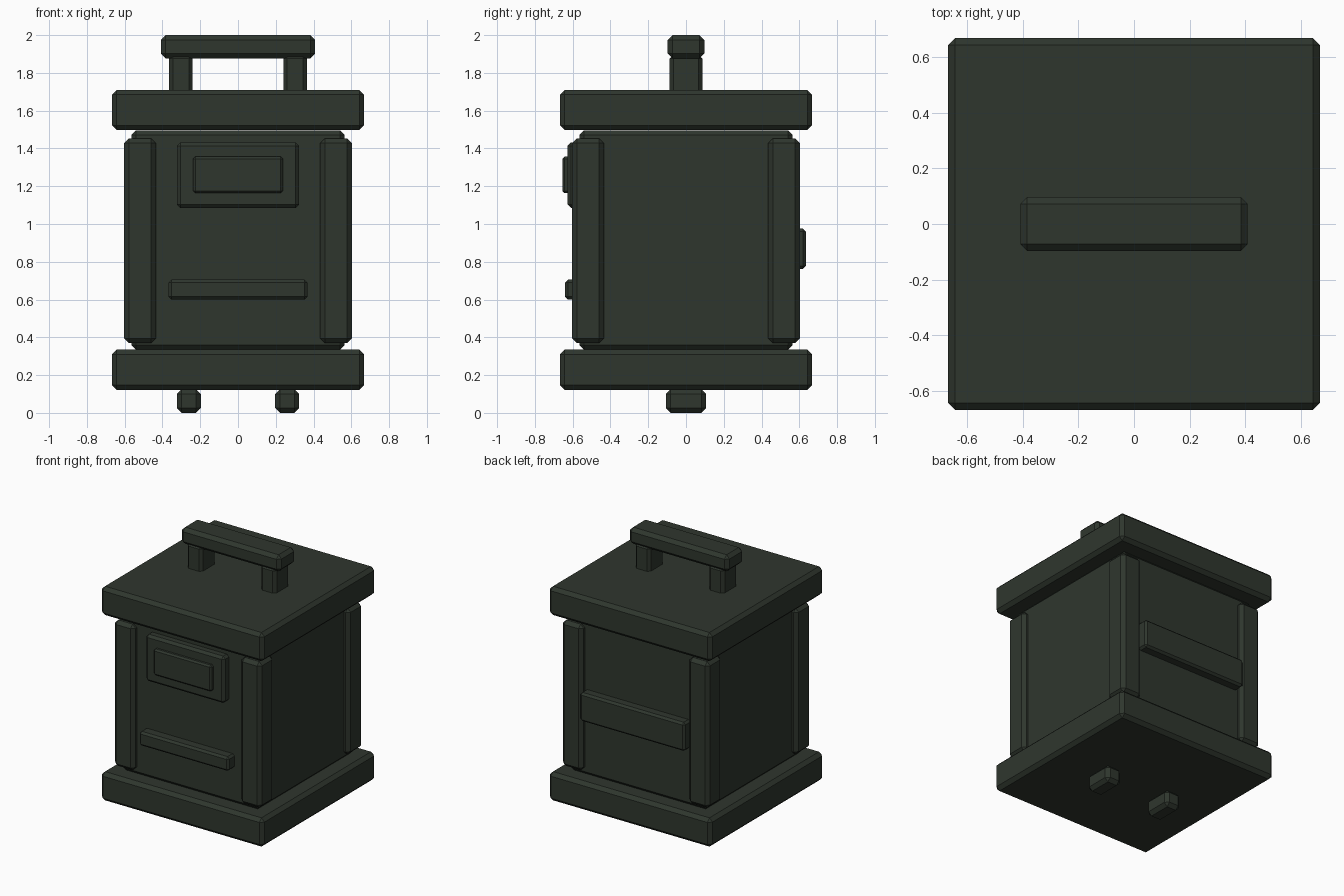
import bpy

if "Cube" in bpy.data.objects:
    bpy.data.objects.remove(bpy.data.objects["Cube"])

mat = bpy.data.materials.new("dark olive green")
mat.diffuse_color = (0.028, 0.037, 0.027, 1)
mat.use_nodes = True
mat.node_tree.nodes["Principled BSDF"].inputs["Base Color"].default_value = mat.diffuse_color


def box(name, x, y, z, chamfer):
    """Chamfered box from (min, max) ranges."""
    bpy.ops.mesh.primitive_cube_add(
        size=1, location=[(a + b) / 2 for a, b in (x, y, z)])
    ob = bpy.context.object
    ob.name = name
    ob.scale = [b - a for a, b in (x, y, z)]
    bpy.ops.object.transform_apply(location=False, rotation=False, scale=True)
    ob.data.materials.append(mat)
    bev = ob.modifiers.new("chamfer", 'BEVEL')
    bev.width = chamfer
    bev.segments = 1
    bev.limit_method = 'NONE'
    return ob


def sym(h):
    return (-h, h)


# Main body with base and lid slabs
box("body", sym(0.565), sym(0.565), (0.335, 1.495), 0.025)
box("base", sym(0.667), sym(0.667), (0.122, 0.335), 0.025)
box("lid", sym(0.667), sym(0.667), (1.497, 1.71), 0.025)

# Corner posts
for sx, side in ((-1, "left"), (1, "right")):
    for sy, end in ((-1, "front"), (1, "back")):
        x = sorted((sx * 0.435, sx * 0.603))
        y = sorted((sy * 0.435, sy * 0.603))
        box(f"{end}_{side}_post", x, y, (0.37, 1.453), 0.025)

# Carry handle and feet
box("handle_bar", sym(0.408), sym(0.097), (1.877, 2.0), 0.025)
for s, side in ((-1, "left"), (1, "right")):
    box(f"{side}_handle_support", sorted((s * 0.24, s * 0.365)), sym(0.087),
        (1.69, 1.895), 0.02)
    box(f"{side}_foot", sorted((s * 0.197, s * 0.323)), sym(0.107),
        (0.0, 0.125), 0.025)

# Front window plates, front strip and back strip
box("front_panel", sym(0.323), (-0.627, -0.55), (1.085, 1.432), 0.018)
box("front_panel_inset", sym(0.238), (-0.655, -0.60), (1.163, 1.357), 0.012)
box("front_strip", sym(0.367), (-0.64, -0.55), (0.6, 0.705), 0.015)
box("back_strip", sym(0.43), (0.55, 0.635), (0.763, 0.975), 0.015)
